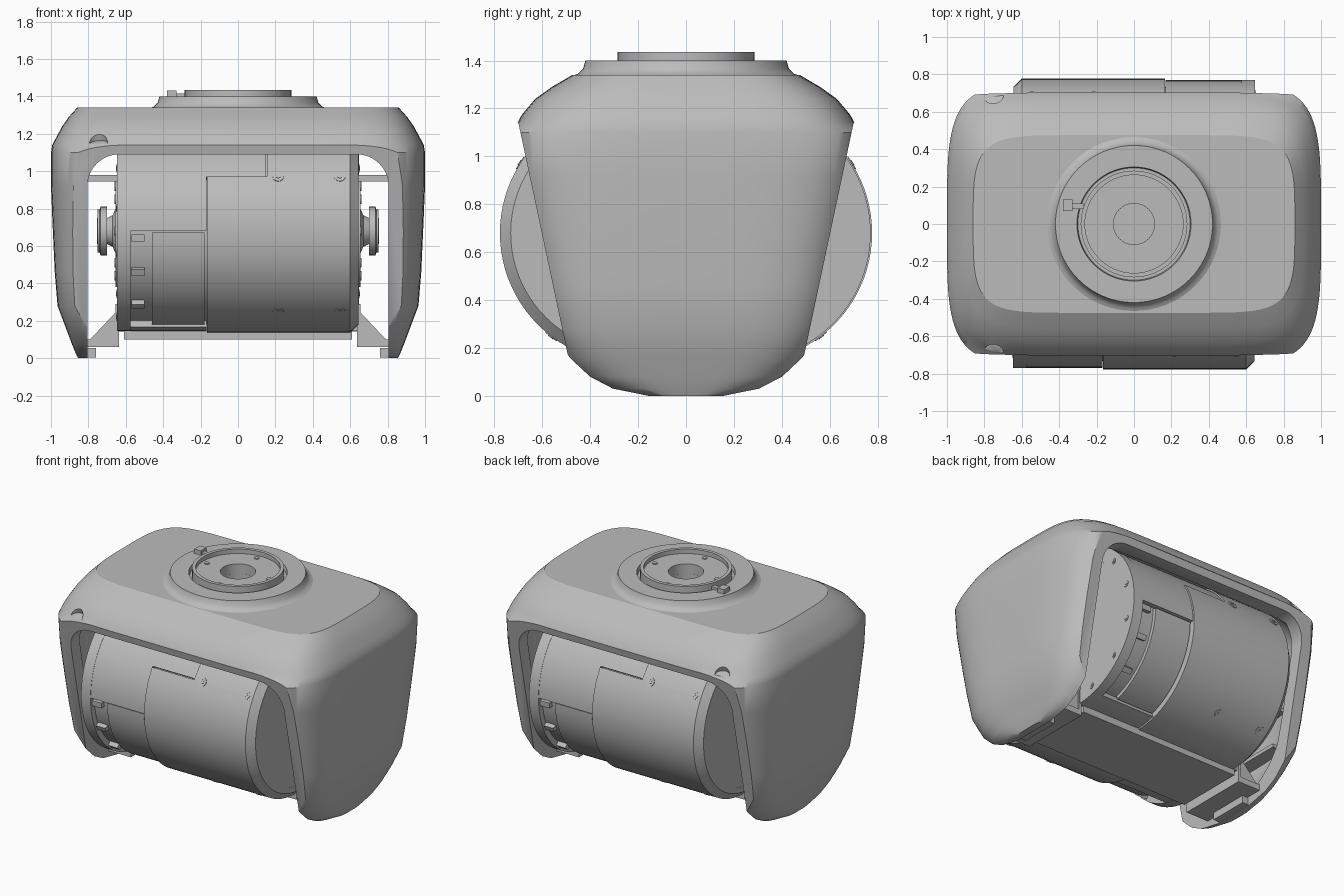
import bpy, bmesh, math
from mathutils import Vector, Matrix

cube = bpy.data.objects.get("Cube")
if cube:
    bpy.data.objects.remove(cube, do_unlink=True)

grey = bpy.data.materials.new("satin_grey")
grey.use_nodes = True
grey.diffuse_color = (0.5, 0.5, 0.5, 1)
grey.node_tree.nodes["Principled BSDF"].inputs["Base Color"].default_value = (0.5, 0.5, 0.5, 1)

DY, ZC, R = 0.235, 0.68, 0.542      # drum arc centre offset, height and radius


def activate(ob):
    bpy.ops.object.select_all(action="DESELECT")
    ob.select_set(True)
    bpy.context.view_layer.objects.active = ob


def finish(name, bm, angle=30):
    bmesh.ops.recalc_face_normals(bm, faces=bm.faces)
    me = bpy.data.meshes.new(name)
    bm.to_mesh(me)
    bm.free()
    ob = bpy.data.objects.new(name, me)
    bpy.context.collection.objects.link(ob)
    me.materials.append(grey)
    activate(ob)
    bpy.ops.object.shade_smooth_by_angle(angle=math.radians(angle))
    return ob


def loft(name, rings, angle=30, closed=False):
    bm = bmesh.new()
    loops = [[bm.verts.new(p) for p in ring] for ring in rings]
    pairs = list(zip(loops, loops[1:]))
    if closed:
        pairs.append((loops[-1], loops[0]))
    n = len(loops[0])
    for a, b in pairs:
        for i in range(n):
            j = (i + 1) % n
            bm.faces.new((a[i], a[j], b[j], b[i]))
    if not closed:
        bm.faces.new(loops[0])
        bm.faces.new(loops[-1])
    return finish(name, bm, angle)


def box(name, x, y, z):
    bm = bmesh.new()
    bmesh.ops.create_cube(bm, size=1)
    for v in bm.verts:
        v.co = [(lo + hi) / 2 + c * (hi - lo) for c, (lo, hi) in zip(v.co, (x, y, z))]
    return finish(name, bm)


def rod(name, centre, axis, r, depth, seg=32):
    bm = bmesh.new()
    rot = Vector(axis).to_track_quat("Z", "Y").to_matrix().to_4x4()
    bmesh.ops.create_cone(bm, cap_ends=True, segments=seg, radius1=r, radius2=r,
                          depth=depth, matrix=Matrix.Translation(centre) @ rot)
    return finish(name, bm)


def lathe(name, profile, seg=64, closed=False, x_axis=False, sign=1):
    rings = []
    for r, h in profile:
        ring = []
        for i in range(seg):
            t = math.tau * i / seg
            c, s = r * math.cos(t), r * math.sin(t)
            ring.append((sign * h, c, ZC + s) if x_axis else (c, s, h))
        rings.append(ring)
    return loft(name, rings, closed=closed)


def cut(ob, cutter):
    activate(ob)
    mod = ob.modifiers.new("cut", "BOOLEAN")
    mod.operation, mod.solver, mod.object = "DIFFERENCE", "EXACT", cutter
    bpy.ops.object.modifier_apply(modifier=mod.name)
    bpy.data.objects.remove(cutter, do_unlink=True)


# Outer shell: half width, half depth, height of each level
LEVELS = [(.855, .20, 0), (.87, .37, .03), (.89, .465, .08), (.92, .54, .16), (.965, .60, .28),
          (.98, .64, .46), (.99, .685, .68), (1, .73, .92), (1, .75, 1.10), (.993, .704, 1.14),
          (.975, .685, 1.175), (.94, .63, 1.24), (.905, .56, 1.29), (.86, .475, 1.34)]


def shell_ring(a, b, z, seg=96):
    ring = []
    for i in range(seg):
        t = math.tau * (i + .5) / seg
        c, s = math.cos(t), math.sin(t)
        ring.append((a * math.copysign(abs(c) ** .25, c), b * math.copysign(abs(s) ** .5, s), z))
    return ring


def arch_ring(y, w=.805, h=1.09, r=.17):
    pts = [(w, -.1)] + [(w - r + r * math.cos(t), h - r + r * math.sin(t))
                        for t in [math.pi / 2 * i / 12 for i in range(13)]]
    pts += [(-x, z) for x, z in reversed(pts)]
    return [(x, y, z) for x, z in pts]


shell = loft("outer_shell", [shell_ring(*l) for l in LEVELS], 40)
cut(shell, loft("hollow", [shell_ring(a - .05, b - .13, .05 + z * .925) for a, b, z in LEVELS]))
# slanted slices give the flat rim, then the arch opens the middle
for s in (-1, 1):
    wedge = [(.436, -.1), (.70, 1.14), (1.2, 1.14), (1.2, -.1)]
    cut(shell, loft("slice", [[(x, s * y, z) for y, z in wedge] for x in (-1.2, 1.2)]))
cut(shell, loft("opening", [arch_ring(-1), arch_ring(1)]))
cut(shell, rod("top_hole", (0, 0, 1.3), (0, 0, 1), .11, .4))
for s in (-1, 1):
    cut(shell, rod("corner_hole", (-.75, s * .69, 1.175), (-.1, s * .35, 1), .05, .06))
activate(shell)
bpy.ops.object.shade_smooth_by_angle(angle=math.radians(40))
for p in shell.data.polygons:
    if p.normal.z > .999:
        p.use_smooth = False

# Mounting collar and raised ring on top
lathe("top_collar", [(.48, 1.335), (.45, 1.345), (.43, 1.365), (.42, 1.40), (.305, 1.40), (.30, 1.37),
                     (.285, 1.37), (.285, 1.435), (.262, 1.435), (.262, 1.405), (.11, 1.405),
                     (.11, 1.285), (.2, 1.285)], closed=True)
for i in range(4):
    t = math.radians(90 * i + 4)
    rod("collar_screw", (.225 * math.cos(t), .225 * math.sin(t), 1.407), (0, 0, 1), .016, .008, seg=16)
box("latch_block", (-.38, -.33), (.07, .13), (1.39, 1.43))
box("latch_arm", (-.33, -.27), (.08, .11), (1.39, 1.415))


# Drum: wrapped plates around two offset arcs, repeated half a turn round
def arc_point(deg, r, side):
    t = math.radians(deg)
    return -side * (DY + r * math.cos(t)), ZC + r * math.sin(t)


def wrap(name, side, x0, x1, a0, a1, r0, r1, chamfer=0):
    n = max(4, int((a1 - a0) / 4))
    angles = [a0 + (a1 - a0) * i / n for i in range(n + 1)]

    def ring(x, top):
        pts = [arc_point(a, top, side) for a in angles] + [arc_point(a, r0, side) for a in reversed(angles)]
        return [(side * x, y, z) for y, z in pts]
    rings = [ring(x0, r1), ring(x1 - chamfer, r1)]
    if chamfer:
        rings.append(ring(x1, r1 - chamfer))
    return loft(name, rings)


core = [arc_point(a, .497, 1) for a in range(-90, 91, 5)] + [arc_point(a, .497, -1) for a in range(90, -91, -5)]
loft("drum_core", [[(x, y, z) for y, z in core] for x in (-.644, .644)])
for s, side in ((1, "front"), (-1, "back")):
    wrap(side + "_cover", s, -.165, .645, -90, 32.5, .46, R, .045)
    wrap(side + "_cover_upper", s, .155, .645, 32.5, 90, .46, R, .045)
    wrap(side + "_end_flange", s, -.646, -.575, -90, 90, .44, R - .006)
    wrap(side + "_upper_panel", s, -.575, -.168, 0, 90, .46, R - .008)
    wrap(side + "_upper_panel_step", s, -.168, .150, 33.2, 90, .46, R - .008)
    wrap(side + "_lower_strip", s, -.575, -.168, -90, -74, .46, R - .008)
    wrap(side + "_inset_panel", s, -.46, -.18, -73, -1, .46, R - .02)
    for a in (-50, -25, -4):
        wrap(side + "_clip", s, -.57, -.50, a - 2, a + 2, .46, R - .015)
    # screws on the curved cover and on the end flange
    for x in (.215, .545):
        for a in (32.5, -52.8):
            y, z = arc_point(a, R, s)
            t = math.radians(a)
            axis = (0, -s * math.cos(t), math.sin(t))
            rod("cover_screw", (s * x, y, z), axis, .03, .006, seg=20)
            rod("cover_screw_head", (s * x, y, z), axis, .014, .012, seg=6)
    for a in (-75, -45, -15, 15, 45, 75):
        y, z = arc_point(a, .475, s)
        rod("flange_screw", (-s * .646, y, z), (1, 0, 0), .022, .008, seg=16)
        rod("flange_screw_head", (-s * .646, y, z), (1, 0, 0), .012, .014, seg=6)
# Flat strips that join the two halves above and below
box("drum_top", (-.64, .64), (-DY, DY), (ZC + .48, ZC + R - .008))
box("drum_bottom", (-.64, .64), (-DY, DY), (.145, .2))
box("bottom_plate", (-.61, .61), (-.24, .24), (.10, .15))

# Pivots, brackets and leg frames on both ends
for s, side in ((1, "left"), (-1, "right")):
    lathe(side + "_pivot", [(.17, .62), (.13, .65), (.085, .67), (.07, .70), (.13, .70), (.13, .735),
                            (.115, .74), (.115, .75), (.07, .75), (.07, .755)],
          x_axis=True, sign=s, seg=40)
    rod(side + "_end_disc", (s * .64, 0, ZC), (1, 0, 0), .30, .03, seg=48)
    for i in range(8):
        t = math.tau * i / 8
        rod("disc_bolt", (s * .655, .24 * math.cos(t), ZC + .24 * math.sin(t)), (1, 0, 0), .025, .008, seg=12)
    box(side + "_bracket_floor", sorted((s * .64, s * .82)), (-.25, .25), (.06, .10))
    for y in (-.23, .23):
        tri = [(s * .65, .08), (s * .81, .08), (s * .65, .25)]
        loft(side + "_bracket_gusset", [[(x, y + d, z) for x, z in tri] for d in (-.012, .012)])
    box(side + "_bracket_back", sorted((s * .635, s * .655)), (-.25, .25), (.06, .29))
    box(side + "_foot", sorted((s * .76, s * .83)), (-.14, .14), (.005, .055))
    for y in (-.34, .34):
        box(side + "_upper_rail", sorted((s * .62, s * .93)), (y - .03, y + .03), (.945, .98))
    for z in (.34, .62, .96):
        box(side + "_leg_rib", sorted((s * .82, s * .93)), (-.36, .36), (z - .012, z + .012))
